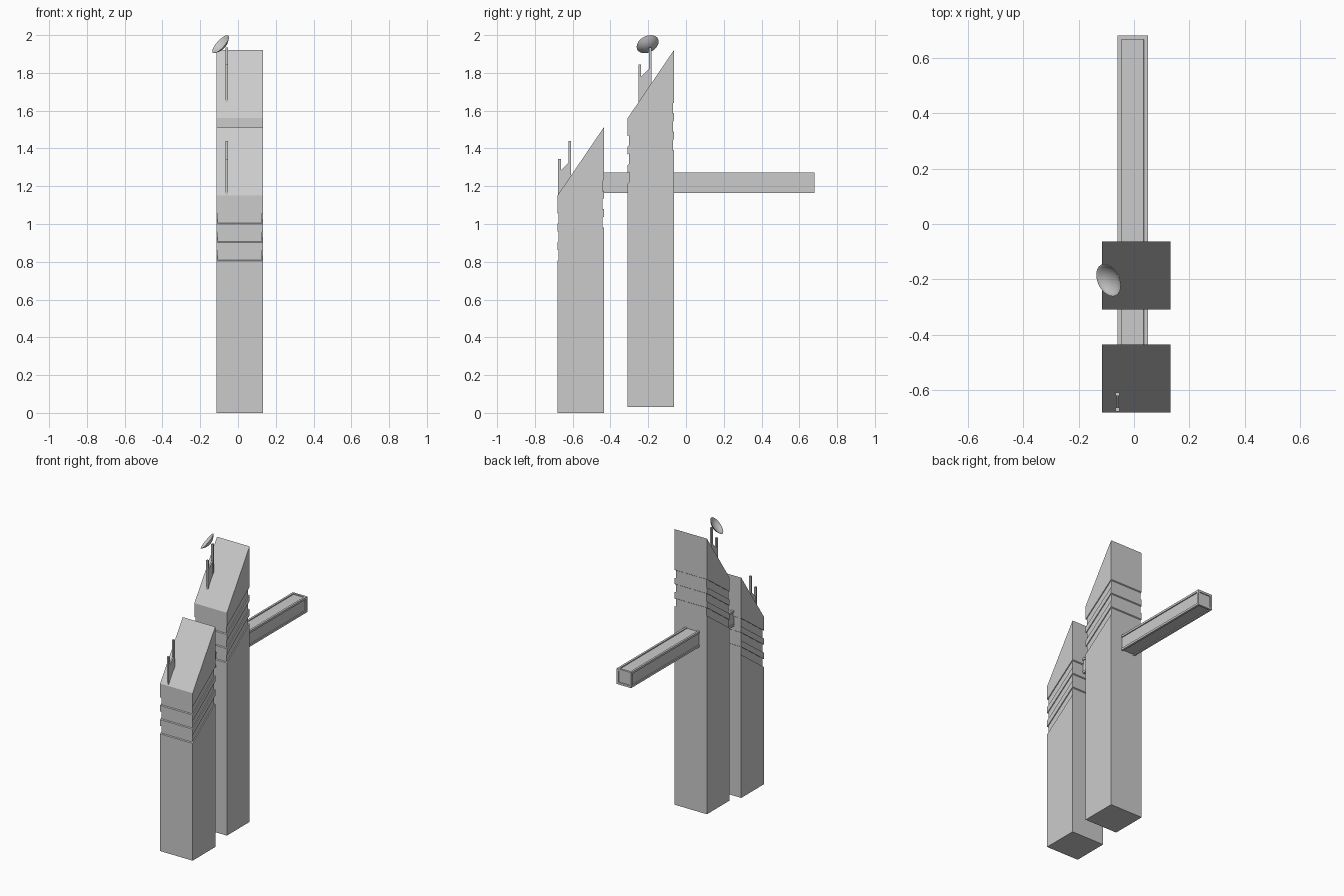
import bpy, bmesh, math
from mathutils import Vector

if "Cube" in bpy.data.objects:
    bpy.data.objects.remove(bpy.data.objects["Cube"])


def finish(name, bm):
    bmesh.ops.recalc_face_normals(bm, faces=bm.faces[:])
    me = bpy.data.meshes.new(name)
    bm.to_mesh(me)
    bm.free()
    ob = bpy.data.objects.new(name, me)
    bpy.context.collection.objects.link(ob)
    return ob


def loft(name, rings):
    bm = bmesh.new()
    loops = [[bm.verts.new(p) for p in r] for r in rings]
    for a, b in zip(loops, loops[1:]):
        n = len(a)
        for i in range(n):
            bm.faces.new((a[i], a[(i + 1) % n], b[(i + 1) % n], b[i]))
    bm.faces.new(loops[0])
    bm.faces.new(loops[-1])
    return finish(name, bm)


X0, X1, DEPTH = -0.115, 0.132, 0.246


def ring(y, zf, rise, inset=0.0):
    # rectangular section on a plane that climbs towards the back
    s = rise / DEPTH
    a, b = X0 + inset, X1 - inset
    f, k = y + inset, y + DEPTH - inset
    zb = zf + s * (k - y)
    zf += s * inset
    return [(a, f, zf), (b, f, zf), (b, k, zb), (a, k, zb)]


def tower(name, y, base, top):
    rings = [ring(y, base, 0)]
    # three slanted grooves around the shaft
    for d in (0.345, 0.247, 0.15):
        lo, hi = top - d, top - d + 0.055
        rings += [ring(y, lo, 0.178), ring(y, lo, 0.178, 0.006),
                  ring(y, hi, 0.178, 0.006), ring(y, hi, 0.178)]
    rings.append(ring(y, top, 0.362))
    loft(name, rings)


def box(name, lo, hi):
    (x0, y0, z0), (x1, y1, z1) = lo, hi
    return loft(name, [[(x0, y0, z), (x1, y0, z), (x1, y1, z), (x0, y1, z)]
                       for z in (z0, z1)])


def antenna(name, y, top, h1, h2):
    # two square rods joined by a sloped plate, sunk into the roof
    x, w = -0.06, 0.007
    box(name + "_short_rod", (x - w, y - w, top), (x + w, y + w, h1))
    y2 = y + 0.055
    box(name + "_tall_rod", (x - w, y2 - w, top + 0.07), (x + w, y2 + w, h2))
    z = h1 - 0.07
    loft(name + "_plate", [[(sx, y, top), (sx, y2, top + 0.08),
                            (sx, y2, z + 0.055), (sx, y, z)]
                           for sx in (x - 0.005, x + 0.005)])


tower("front_tower", -0.681, 0.0, 1.15)
tower("rear_tower", -0.309, 0.03, 1.56)
antenna("front_antenna", -0.670, 1.15, 1.345, 1.44)
antenna("rear_antenna", -0.244, 1.64, 1.845, 1.935)

# long beam with recessed panels
beam = box("beam", (-0.06, -0.5, 1.165), (0.05, 0.681, 1.272))
bm = bmesh.new()
bm.from_mesh(beam.data)
bmesh.ops.inset_individual(bm, faces=bm.faces[:], thickness=0.02, depth=0)
panels = [f for f in bm.faces if all(len(e.link_faces) == 2 for e in f.edges)
          and not any(len(v.link_edges) == 3 and v in f.verts and
                      min(abs(v.co.x + 0.06), abs(v.co.x - 0.05)) < 1e-4 and
                      min(abs(v.co.z - 1.165), abs(v.co.z - 1.272)) < 1e-4
                      for v in f.verts)]
# the inner panels touch no outer corner of the beam
corner = lambda v: (min(abs(v.co.x + 0.06), abs(v.co.x - 0.05)) < 1e-4 and
                    min(abs(v.co.z - 1.165), abs(v.co.z - 1.272)) < 1e-4)
panels = [f for f in bm.faces if not any(corner(v) for v in f.verts)]
bmesh.ops.inset_individual(bm, faces=panels, thickness=0.001, depth=-0.006)
bm.to_mesh(beam.data)
bm.free()

# dish: shallow closed bowl, outer shell then inner shell
R, N = 0.062, 24
n = Vector((-0.70, -0.33, 0.64)).normalized()
u = n.cross(Vector((0, 0, 1))).normalized()
v = n.cross(u)
centre = Vector((-0.092, -0.203, 1.952))
steps = [0.08, 0.3, 0.5, 0.7, 0.87, 1.0]
profile = [(R * t, 0.026 * (t * t - 1)) for t in steps]
profile += [(r * 0.96, h + 0.004 * (1 - r / R)) for r, h in reversed(profile)]
dish = loft("dish", [[centre + n * h + r * (math.cos(a) * u + math.sin(a) * v)
                      for a in (2 * math.pi * i / N for i in range(N))]
                     for r, h in profile])
bpy.context.view_layer.objects.active = dish
dish.select_set(True)
bpy.ops.object.shade_smooth_by_angle(angle=math.radians(40))
